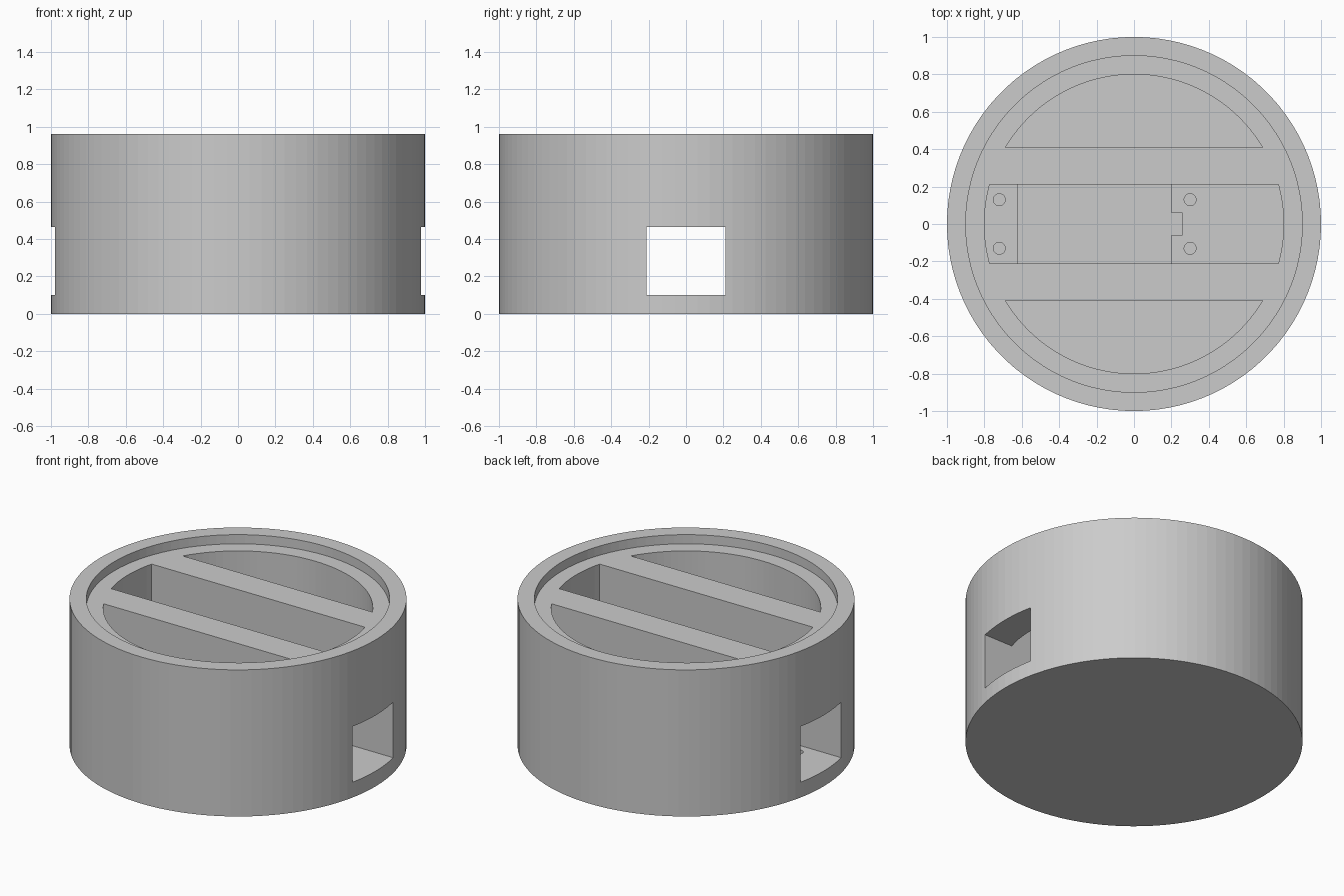
import bpy
import bmesh
from math import sin, cos, asin, pi

if "Cube" in bpy.data.objects:
    bpy.data.objects.remove(bpy.data.objects["Cube"])

SEGMENTS = 100
HEIGHT, FLOOR, LEDGE = 0.96, 0.10, 0.90
CAVITY_R, CHANNEL_Y = 0.80, 0.21

grey = bpy.data.materials.new("plain grey")
grey.use_nodes = True
grey.diffuse_color = (0.6, 0.6, 0.6, 1)
grey.node_tree.nodes["Principled BSDF"].inputs["Base Color"].default_value = (0.6, 0.6, 0.6, 1)


def arc(radius, start, end, steps):
    return [(radius * cos(start + (end - start) * i / steps),
             radius * sin(start + (end - start) * i / steps)) for i in range(steps + 1)]


def circle(radius, steps=SEGMENTS, x=0, y=0):
    return [(x + px, y + py) for px, py in arc(radius, 0, 2 * pi, steps)[:-1]]


def rectangle(x0, x1, y):
    return [(x0, -y), (x1, -y), (x1, y), (x0, y)]


def prism(name, outline, bottom, top):
    """Extrude a counter-clockwise outline between two heights."""
    bm = bmesh.new()
    face = bm.faces.new([bm.verts.new((x, y, bottom)) for x, y in outline])
    result = bmesh.ops.extrude_face_region(bm, geom=[face])
    for v in result["geom"]:
        if isinstance(v, bmesh.types.BMVert):
            v.co.z = top
    bmesh.ops.recalc_face_normals(bm, faces=bm.faces)
    mesh = bpy.data.meshes.new(name)
    bm.to_mesh(mesh)
    bm.free()
    obj = bpy.data.objects.new(name, mesh)
    mesh.materials.append(grey)
    bpy.context.collection.objects.link(obj)
    return obj


def cut(body, name, outline, bottom, top):
    cutter = prism(name, outline, bottom, top)
    cutter.hide_render = True
    mod = body.modifiers.new(name, "BOOLEAN")
    mod.operation, mod.solver, mod.object = "DIFFERENCE", "EXACT", cutter
    bpy.context.view_layer.objects.active = body
    bpy.ops.object.modifier_apply(modifier=mod.name)
    bpy.data.objects.remove(cutter)


# Round housing with a recessed ledge around its mouth
housing = prism("round_housing", circle(1), 0, HEIGHT)
cut(housing, "ledge_recess", circle(0.9), LEDGE, 1.2)

# Half-moon cavities at the front and back
a = asin(0.41 / CAVITY_R)
for name, turn in (("back_cavity", 0), ("front_cavity", pi)):
    cut(housing, name, arc(CAVITY_R, a + turn, pi - a + turn, 40), FLOOR, 1.2)

# Central channel with curved ends
b = asin(CHANNEL_Y / CAVITY_R)
ends = arc(CAVITY_R, -b, b, 10) + arc(CAVITY_R, pi - b, pi + b, 10)
cut(housing, "channel", ends, FLOOR, 1.2)

# Window through both side walls, level with the channel floor
cut(housing, "side_windows", rectangle(-1.2, 1.2, CHANNEL_Y), FLOOR, 0.465)

# Shallow pocket, wire notch and screw holes in the channel floor
pocket = [(-0.62, -CHANNEL_Y), (0.2, -CHANNEL_Y), (0.2, -0.06), (0.26, -0.06),
          (0.26, 0.06), (0.2, 0.06), (0.2, CHANNEL_Y), (-0.62, CHANNEL_Y)]
cut(housing, "floor_pocket", pocket, 0.05, 0.2)
for x in (-0.72, 0.3):
    for y in (-0.13, 0.13):
        cut(housing, "screw_hole", circle(0.032, 24, x, y), 0.04, 0.2)
